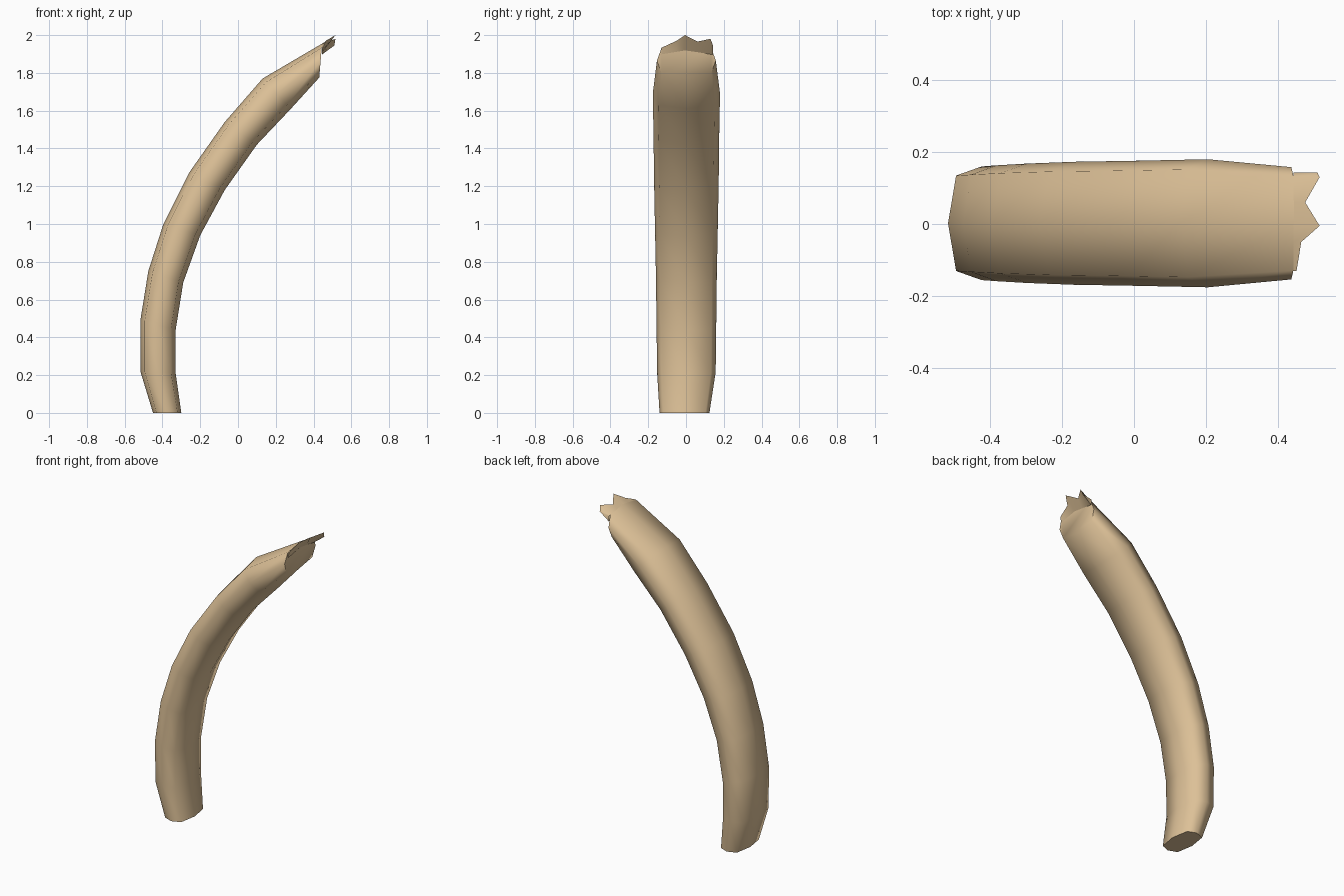
import bpy, bmesh, math

if "Cube" in bpy.data.objects:
    bpy.data.objects.remove(bpy.data.objects["Cube"])

bone = bpy.data.materials.new("tan bone")
bone.diffuse_color = (0.72, 0.53, 0.31, 1)
bone.use_nodes = True
bone.node_tree.nodes["Principled BSDF"].inputs["Base Color"].default_value = bone.diffuse_color

# Stations along the curve: outer x, z / inner x, z / half width
stations = [
    (-0.45, 0.00, -0.30, 0.00, 0.132),
    (-0.517, 0.22, -0.33, 0.21, 0.155),
    (-0.517, 0.49, -0.33, 0.44, 0.158),
    (-0.475, 0.75, -0.29, 0.69, 0.161),
    (-0.395, 1.00, -0.20, 0.94, 0.166),
    (-0.26, 1.27, -0.07, 1.18, 0.171),
    (-0.07, 1.54, 0.10, 1.42, 0.174),
    (0.13, 1.77, 0.28, 1.61, 0.178),
    (0.445, 1.955, 0.43, 1.775, 0.156),
]
# Flattened eight-sided section: depth from outer to inner, side offset
section = [(0, 0), (0.12, 0.84), (0.5, 1), (0.87, 0.84),
           (1, 0), (0.87, -0.84), (0.5, -1), (0.12, -0.84)]

bm = bmesh.new()
rings = []
for i, (ox, oz, ix, iz, w) in enumerate(stations):
    shift = -0.008 if i == 0 else 0.002
    rings.append([bm.verts.new((ox + (ix - ox) * t, s * w + shift, oz + (iz - oz) * t))
                  for t, s in section])
for a, b in zip(rings, rings[1:]):
    for k in range(8):
        n = (k + 1) % 8
        bm.faces.new((a[k], a[n], b[n], b[k]))
bm.faces.new(rings[0])
bm.faces.new(rings[-1])
bmesh.ops.recalc_face_normals(bm, faces=bm.faces)

# Jagged broken lip that continues the outer side past the end
tips = [(0.452, -0.13, 1.933), (0.465, -0.05, 1.97), (0.516, -0.005, 2.0),
        (0.476, 0.06, 1.966), (0.516, 0.13, 1.98), (0.51, 0.143, 1.945)]
rows = []
for x, y, z in tips:
    top = 1.955 - 0.022 * min(abs(y) / 0.131, 1)
    rows.append([bm.verts.new(p) for p in
                 ((0.444, y, top), (x, y, z), (0.446, y, top - 0.035))])
for a, b in zip(rows, rows[1:]):
    bm.faces.new((a[0], a[1], b[1], b[0]))
    bm.faces.new((a[1], a[2], b[2], b[1]))
bm.faces.new(rows[0][::-1])
bm.faces.new(rows[-1])

mesh = bpy.data.meshes.new("rib_bone")
bm.to_mesh(mesh)
bm.free()
mesh.materials.append(bone)
obj = bpy.data.objects.new("rib_bone", mesh)
bpy.context.collection.objects.link(obj)
bpy.context.view_layer.objects.active = obj
obj.select_set(True)
bpy.ops.object.shade_smooth_by_angle(angle=math.radians(66))
